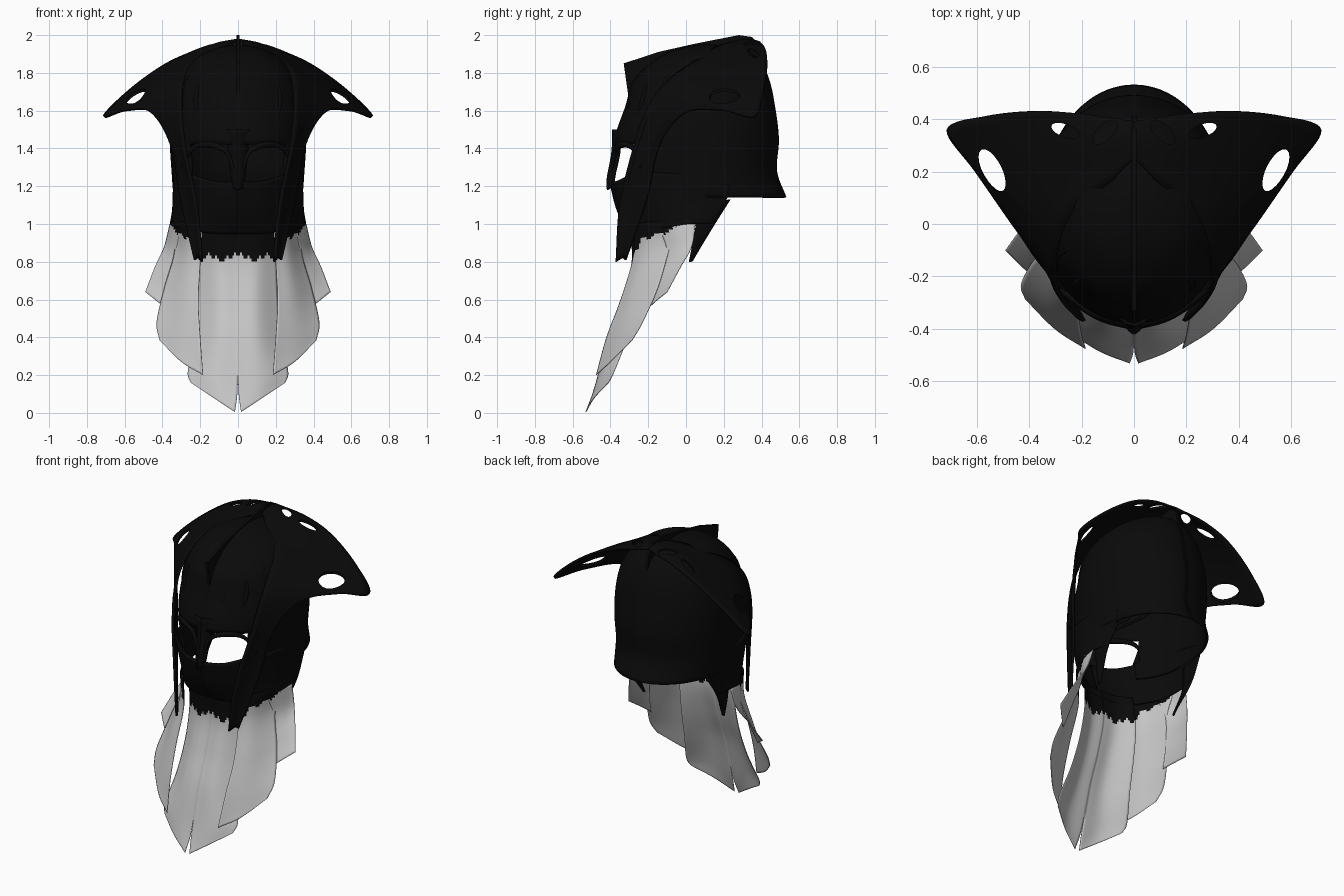
import bpy, bmesh, math
from mathutils import Vector, Matrix

old = bpy.data.objects.get("Cube")
if old:
    bpy.data.objects.remove(old)


def material(name, rgb):
    m = bpy.data.materials.new(name)
    m.use_nodes = True
    m.diffuse_color = (*rgb, 1)
    bsdf = m.node_tree.nodes["Principled BSDF"]
    bsdf.inputs["Base Color"].default_value = (*rgb, 1)
    bsdf.inputs["Roughness"].default_value = 0.8
    return m


BLACK = material("black metal", (.003, .003, .003))
GREY = material("grey cloth", (.56, .56, .56))


def spline(points, t):
    """Smooth interpolation through a list of vectors, t from 0 to 1."""
    n = len(points) - 1
    i = min(int(t * n), n - 1)
    f = t * n - i
    b, c = points[i], points[i + 1]
    a = points[i - 1] if i else b * 2 - c
    d = points[i + 2] if i + 2 <= n else c * 2 - b
    return b + ((c - a) * f + (a * 2 - b * 5 + c * 4 - d) * f ** 2
                + (b * 3 - a - c * 3 + d) * f ** 3) / 2


def loft(rows):
    """Surface function (u, v) through rows of points."""
    rows = [[Vector(p) for p in row] for row in rows]
    return lambda u, v: spline([spline(row, u) for row in rows], v)


def link(name, mesh, mats):
    for m in mats:
        mesh.materials.append(m)
    ob = bpy.data.objects.new(name, mesh)
    bpy.context.collection.objects.link(ob)
    return ob


def sheet(name, surface, nu, nv, thick, mats=(BLACK,), cut=None, paint=None, cutter=None):
    """Grid over a surface function, thickened and mirrored in x."""
    bm = bmesh.new()
    grid = [[bm.verts.new(surface(i / nu, j / nv)) for i in range(nu + 1)]
            for j in range(nv + 1)]
    for j in range(nv):
        for i in range(nu):
            f = bm.faces.new((grid[j][i], grid[j][i + 1], grid[j + 1][i + 1], grid[j + 1][i]))
            f.smooth = True
            if paint:
                f.material_index = paint(f.calc_center_median())
    if cut:
        gone = [f for f in bm.faces if cut(f.calc_center_median())]
        bmesh.ops.delete(bm, geom=gone, context='FACES')
    bmesh.ops.remove_doubles(bm, verts=bm.verts[:], dist=.0005)
    mesh = bpy.data.meshes.new(name)
    bm.to_mesh(mesh)
    bm.free()
    ob = link(name, mesh, mats)
    solid = ob.modifiers.new("thickness", 'SOLIDIFY')
    solid.thickness, solid.offset = thick, 0
    if cutter:
        ob.modifiers.new("holes", 'BOOLEAN').object = cutter
    ob.modifiers.new("mirror", 'MIRROR')
    return ob


def tubes(name, points, radius):
    """A raised line on both sides."""
    for side, label in ((1, "left"), (-1, "right")):
        cu = bpy.data.curves.new(name, 'CURVE')
        cu.dimensions = '3D'
        cu.bevel_depth, cu.bevel_resolution, cu.use_fill_caps = radius, 2, True
        sp = cu.splines.new('POLY')
        count = 20
        sp.points.add(count)
        for k, p in enumerate(sp.points):
            x, y, z = spline([Vector(q) for q in points], k / count)
            p.co = (side * x, y, z, 1)
            p.radius = 1 - .6 * abs(2 * k / count - 1)
        link(label + "_" + name, cu, [BLACK])


# Skull dome: rows of (height, half width, front y, back y)
PROFILE = [Vector(p) for p in (
    (1.14, .335, -.33, .525), (1.28, .345, -.36, .475), (1.45, .355, -.37, .485),
    (1.62, .35, -.315, .465), (1.76, .31, -.27, .435), (1.87, .22, -.15, .38),
    (1.925, .11, -.02, .27), (1.945, 0, .1, .1))]


def dome(u, v):
    z, w, front, back = spline(PROFILE, v)
    a = math.pi * u
    c, mid = math.cos(a), .1
    y = mid + (front - mid) * c ** .85 if c > 0 else mid - (back - mid) * c
    return Vector((w * math.sin(a), y, z))


sheet("skull_dome", dome, 40, 42, .014, cut=lambda p: p.z < 1.41 and p.y < -.25)

# Swept wings running from the cheek tips up to the crown
wing = loft([[i, [(a + b) / 2 + k for a, b, k in zip(i, o, (0, .01, .015))], o] for i, o in (
    ((.19, -.37, .8), (.23, -.32, .81)), ((.22, -.35, 1.1), (.3, -.21, 1.13)),
    ((.28, -.28, 1.4), (.355, -.14, 1.42)), ((.3, -.2, 1.62), (.46, 0, 1.59)),
    ((.29, -.1, 1.75), (.6, .2, 1.6)), ((.26, 0, 1.83), (.71, .36, 1.57)),
    ((.2, .08, 1.88), (.57, .41, 1.71)), ((.1, .15, 1.93), (.38, .43, 1.845)),
    ((.05, .2, 1.95), (.2, .42, 1.92)), ((0, .25, 1.96), (0, .39, 1.96)))])

# Hidden cutter for the openings in each wing
bm = bmesh.new()
for place, angle, size in (((.54, .205, 1.665), 28, (.04, .09, .12)),
                           ((.26, .355, 1.89), 70, (.025, .06, .1)),
                           ((.11, .35, 1.94), -45, (.03, .06, .1))):
    m = (Matrix.Translation(place) @ Matrix.Rotation(-math.radians(angle), 4, 'Z')
         @ Matrix.Diagonal((*size, 1)))
    bmesh.ops.create_uvsphere(bm, u_segments=20, v_segments=12, radius=1, matrix=m)
mesh = bpy.data.meshes.new("wing_cutter")
bm.to_mesh(mesh)
bm.free()
cutter = link("wing_cutter", mesh, [BLACK])
cutter.hide_render = True
cutter.hide_viewport = True

sheet("wings", wing, 12, 72, .014, cutter=cutter)
for v in (.12, .88):
    tubes("wing_rib", [wing(v, .02 + .09 * k) for k in range(6)], .012)

# Thin crest along the crown
crest_line = [(-.33, 1.85), (-.15, 1.91), (.05, 1.955), (.28, 2), (.35, 1.99), (.4, 1.93),
              (.425, 1.78), (.38, 1.8), (.25, 1.9), (0, 1.9), (-.18, 1.82), (-.3, 1.64)]
bm = bmesh.new()
bm.faces.new([bm.verts.new((0, y, z)) for y, z in crest_line])
mesh = bpy.data.meshes.new("crest")
bm.to_mesh(mesh)
bm.free()
crest = link("crest", mesh, [BLACK])
solid = crest.modifiers.new("thickness", 'SOLIDIFY')
solid.thickness, solid.offset = .018, 0

# Nose guard and brows
sheet("nose_guard", loft([
    [(0, -.385, 1.5), (.03, -.375, 1.5), (.06, -.355, 1.5)],
    [(0, -.39, 1.38), (.025, -.375, 1.38), (.05, -.35, 1.39)],
    [(0, -.415, 1.24), (.02, -.4, 1.25), (.035, -.375, 1.26)],
    [(0, -.415, 1.18), (.015, -.4, 1.19), (.025, -.38, 1.2)]]), 6, 16, .012)
tubes("brow", [(.02, -.395, 1.27), (.06, -.375, 1.38), (.15, -.34, 1.42),
               (.24, -.28, 1.4), (.3, -.24, 1.3)], .018)

# Raised scrollwork on the forehead, laid on the dome
for line in (((.02, .3), (.1, .45), (.07, .6), (.03, .75)),
             ((.05, .3), (.2, .4), (.22, .55), (.12, .72)),
             ((.1, .3), (.3, .42), (.33, .6), (.22, .78))):
    tubes("scroll", [dome(u, v) for u, v in line], .012)

# Lower face mask wrapping back to the rim
sheet("face_mask", loft([
    [(0, -.4, 1.22), (.14, -.36, 1.23), (.27, -.26, 1.27), (.33, -.1, 1.27),
     (.335, .08, 1.25), (.325, .24, 1.2)],
    [(0, -.36, 1.07), (.13, -.33, 1.08), (.24, -.25, 1.1), (.33, -.09, 1.1),
     (.34, .07, 1.1), (.325, .2, 1.1)],
    [(0, -.295, .95), (.11, -.285, .95), (.21, -.24, .96), (.32, -.11, .98),
     (.355, .02, 1), (.33, .13, 1)]]), 36, 16, .012)

# Dark strands behind the cheeks
sheet("rear_strand", loft([
    [(.335, .06, 1.12), (.33, .15, 1.12), (.315, .235, 1.13)],
    [(.34, .05, .98), (.335, .09, .98), (.325, .14, .98)],
    [(.29, .015, .8), (.29, .025, .8), (.285, .035, .81)]]), 4, 14, .01)


# Cloth strips, dark above a ragged line
def ragged(p):
    limit = .82 + max(0, p.x - .17) + .015 * math.sin(55 * p.x) + .012 * math.sin(130 * p.x)
    return 0 if p.z > limit else 1


def cloth(name, rows, nu, nv):
    sheet(name, loft(rows), nu, nv, .004, (BLACK, GREY), paint=ragged)


cloth("front_cloth", [
    [(0, -.3, 1), (.1, -.29, 1), (.19, -.24, 1)],
    [(0, -.285, .8), (.1, -.28, .8), (.2, -.22, .8)],
    [(0, -.335, .6), (.1, -.33, .6), (.21, -.25, .6)],
    [(0, -.41, .4), (.11, -.4, .4), (.23, -.31, .4)],
    [(.002, -.485, .13), (.13, -.455, .2), (.265, -.38, .22)],
    [(.016, -.53, .005), (.13, -.485, .08), (.25, -.41, .16)]], 20, 60)

cloth("side_cloth", [
    [(.21, -.27, 1), (.28, -.2, 1.01), (.35, -.04, 1.02)],
    [(.2, -.28, .82), (.27, -.22, .84), (.335, -.09, .86)],
    [(.21, -.345, .6), (.3, -.28, .62), (.39, -.15, .66)],
    [(.2, -.42, .4), (.32, -.34, .42), (.43, -.23, .48)],
    [(.185, -.475, .2), (.3, -.4, .27), (.415, -.285, .385)]], 20, 50)

cloth("rear_cloth", [
    [(.3, -.15, 1), (.34, -.06, 1), (.36, .05, 1)],
    [(.33, -.1, .85), (.365, -.04, .86), (.39, .03, .88)],
    [(.365, -.14, .7), (.405, -.09, .73), (.44, -.03, .77)],
    [(.39, -.195, .56), (.44, -.15, .6), (.49, -.1, .64)]], 14, 30)
